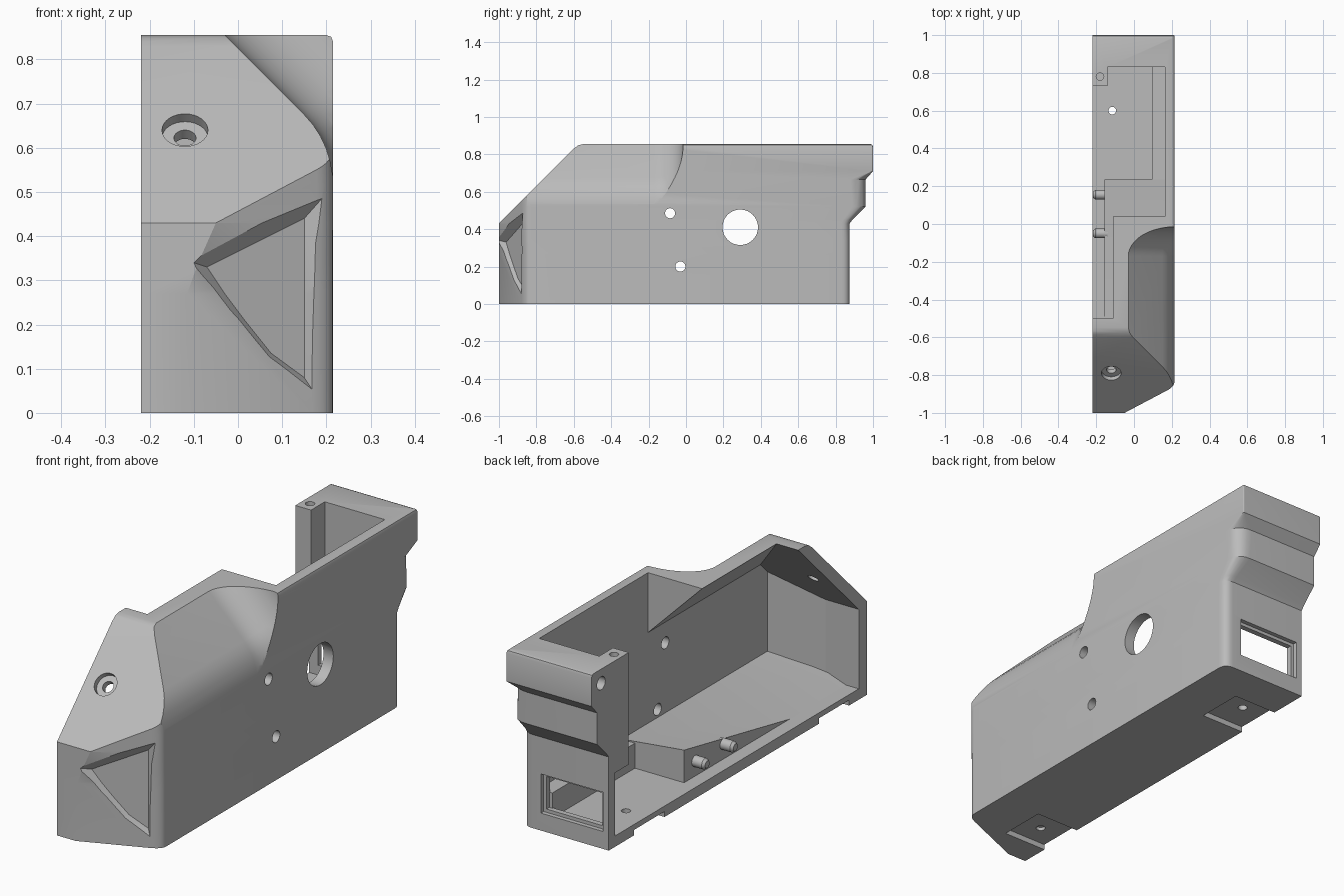
import bpy, bmesh, math
from mathutils import Vector

if "Cube" in bpy.data.objects:
    bpy.data.objects.remove(bpy.data.objects["Cube"])

grey = bpy.data.materials.new("plain grey")
grey.use_nodes = True
GREY = (0.5, 0.5, 0.5, 1)
grey.diffuse_color = GREY
grey.node_tree.nodes["Principled BSDF"].inputs["Base Color"].default_value = GREY


def finish(name, bm):
    bmesh.ops.recalc_face_normals(bm, faces=bm.faces)
    mesh = bpy.data.meshes.new(name)
    bm.to_mesh(mesh)
    bm.free()
    mesh.materials.append(grey)
    obj = bpy.data.objects.new(name, mesh)
    bpy.context.collection.objects.link(obj)
    return obj


def loft(name, loops):
    """Skin equal-length loops into a closed solid."""
    bm = bmesh.new()
    rows = [[bm.verts.new(p) for p in loop] for loop in loops]
    n = len(rows[0])
    for a, b in zip(rows, rows[1:]):
        for i in range(n):
            j = (i + 1) % n
            bm.faces.new((a[i], a[j], b[j], b[i]))
    bm.faces.new(rows[0])
    bm.faces.new(rows[-1])
    return finish(name, bm)


def box(x, y, z):
    return loft("cutter", [[(x[0], y[0], h), (x[1], y[0], h), (x[1], y[1], h), (x[0], y[1], h)] for h in z])


def rod(name, stations, axis, sides=32):
    """Round bar through (point, radius) stations."""
    axis = Vector(axis).normalized()
    u = axis.orthogonal().normalized()
    v = axis.cross(u)
    turns = [2 * math.pi * i / sides for i in range(sides)]
    return loft(name, [[Vector(p) + r * (math.cos(t) * u + math.sin(t) * v) for t in turns]
                       for p, r in stations])


def hole(start, end, r):
    axis = Vector(end) - Vector(start)
    return rod("cutter", [(start, r), (end, r)], axis)


def cut(target, cutter):
    mod = target.modifiers.new("cut", "BOOLEAN")
    mod.operation, mod.solver, mod.object = "DIFFERENCE", "EXACT", cutter
    bpy.context.view_layer.objects.active = target
    bpy.ops.object.modifier_apply(modifier=mod.name)
    bpy.data.objects.remove(cutter)


def smooth(obj, angle=25):
    bpy.ops.object.select_all(action="DESELECT")
    obj.select_set(True)
    bpy.context.view_layer.objects.active = obj
    bpy.ops.object.shade_smooth_by_angle(angle=math.radians(angle))


def corner(a, c, b, n=6):
    """Rounded corner from a to b around control point c."""
    return [tuple((1 - t) ** 2 * p + 2 * t * (1 - t) * q + t * t * s for p, q, s in zip(a, c, b))
            for t in (i / n for i in range(n + 1))]


# Outer shell: plan outlines stacked in height
def outline(z, bend, back, r, inset=0):
    w = 0.215 - inset
    k = 0.86
    chamfer = (bend + (w - bend) * k, -1 + 0.14 * k)
    plan = [(-0.22, -1), (bend, -1)]
    plan += corner(chamfer, (w, -0.86), (w, -0.83))
    plan += corner((w, back - r), (w, back), (w - r, back))
    plan += [(-0.22, back)]
    return [(x, y, z) for x, y in plan]


shell = loft("shell", [outline(*row) for row in (
    (0, -0.125, 0.875, 0.045), (0.27, -0.115, 0.875, 0.045), (0.34, -0.09, 0.875, 0.045),
    (0.43, -0.05, 0.875, 0.045), (0.45, -0.05, 0.89, 0.05), (0.52, -0.05, 0.96, 0.07),
    (0.665, -0.05, 0.96, 0.08), (0.71, -0.05, 1, 0.005), (0.84, -0.05, 1, 0.005),
    (0.851, -0.05, 0.996, 0.005, 0.004), (0.855, -0.05, 0.985, 0.005, 0.015))])

# Sloping front top
slope = [(-1.2, 0.23), (-0.6, 0.83), (-0.575, 0.849), (-0.54, 0.857), (-0.54, 1.2), (-1.2, 1.2)]
cut(shell, loft("cutter", [[(x, y, z) for y, z in slope] for x in (-0.5, 0.5)]))

# Scooped shoulder with a curved rear end
path = [(-0.325, 1.15)] + corner((0.15, 0.675), (0.216, 0.609), (0.217, 0.5)) + [(0.9, 0.5), (0.9, 1.5)]
ends = [(-1.2, 0)]
for i in range(13):
    t = math.pi / 2 * i / 12
    ends.append((-0.17 + 0.155 * math.sin(t), 0.245 * (1 - math.cos(t))))
cut(shell, loft("cutter", [[(x + d / 2, y, z + d / 2) for x, z in path] for y, d in ends]))

# Triangular pocket on the angled front face
rim = [(-0.1, 0.34), (-0.05, 0.27), (0, 0.21), (0.07, 0.125), (0.17, 0.05), (0.175, 0.3), (0.19, 0.485)]
bed = [(-0.07, 0.33), (-0.03, 0.27), (0.015, 0.21), (0.075, 0.135), (0.15, 0.08), (0.15, 0.27), (0.15, 0.44)]


def pocket_loop(t):
    pts = [(a + (c - a) * t, b + (d - b) * t) for (a, b), (c, d) in zip(rim, bed)]
    return [(x, -1 + (x + 0.1) * 0.44 + 0.025 * t, z) for x, z in pts]


cut(shell, loft("cutter", [pocket_loop(-1), pocket_loop(1)]))

# Rear cavity, leaving the corner boss standing
cut(shell, box((-0.14, 0.165), (0.04, 0.83), (0.05, 1)))
cut(shell, box((-0.3, -0.13), (0.04, 0.73), (0.05, 1)))
cut(shell, box((-0.3, -0.13), (0.04, 0.83), (0.05, 0.34)))

# Front cavity, following the sloped and angled walls
cavity = box((-0.3, 0.165), (-0.94, 0.06), (0.05, 1))
bm = bmesh.new()
bm.from_mesh(cavity.data)
for point, normal in (((-0.11, 0, 0.855), (1, 0, 1)), ((0, -0.5, 0.855), (0, -1, 1)),
                      ((-0.05, -0.94, 0), (0.14, -0.265, 0))):
    everything = bm.verts[:] + bm.edges[:] + bm.faces[:]
    bmesh.ops.bisect_plane(bm, geom=everything, plane_co=point, plane_no=Vector(normal).normalized(),
                           clear_outer=True)
    bmesh.ops.holes_fill(bm, edges=[e for e in bm.edges if e.is_boundary])
bmesh.ops.recalc_face_normals(bm, faces=bm.faces)
bm.to_mesh(cavity.data)
bm.free()
cut(shell, cavity)

# Stepped window in the back wall
cut(shell, box((-0.19, 0.125), (0.855, 1.1), (0.08, 0.26)))
cut(shell, box((-0.175, 0.11), (0.8, 1.1), (0.095, 0.245)))

# Side wall holes
for y, z, r in ((0.29, 0.41, 0.095), (-0.085, 0.485, 0.027), (-0.03, 0.2, 0.027)):
    cut(shell, hole((0.1, y, z), (0.3, y, z), r))

# Underside notches with screw holes
for y, mid in ((0.6, 0.58), (-0.77, -0.76)):
    cut(shell, box((-0.3, 0), (mid - 0.11, mid + 0.11), (-0.1, 0.025)))
    cut(shell, hole((-0.115, y, -0.1), (-0.115, y, 0.1), 0.02))

# Counterbored screw hole in the slope
seat, normal = Vector((-0.12, -0.79, 0.64)), Vector((0, -1, 1)).normalized()
cut(shell, hole(seat - normal * 0.025, seat + normal * 0.1, 0.052))
cut(shell, hole(seat - normal * 0.12, seat + normal * 0.1, 0.025))

# Boss holes
cut(shell, hole((-0.18, 0.78, 0.75), (-0.18, 0.78, 1), 0.02))
cut(shell, hole((-0.3, 0.93, 0.79), (-0.12, 0.93, 0.79), 0.03))
smooth(shell)

# Sloped floor rising to a wedge block
ramp = [[(-0.155, a, 0.04), (0.17, b, 0.04), (0.17, b, 0.165), (-0.155, a, h)]
        for a, b, h in ((0.235, 0.235, 0.2), (-0.53, -0.53, 0.05), (-0.975, -0.85, 0.05))]
smooth(loft("floor_ramp", ramp))

# Ledge along the outer wall
ledge = box((0.095, 0.17), (0.23, 0.835), (0.04, 0.165))
ledge.name = "wall_ledge"

# Locating pegs
for name, y in (("front_peg", -0.05), ("rear_peg", 0.155)):
    peg = rod(name, [((-0.14, y, 0.12), 0.025), ((-0.205, y, 0.12), 0.025), ((-0.217, y, 0.12), 0.016)], (1, 0, 0))
    smooth(peg)
